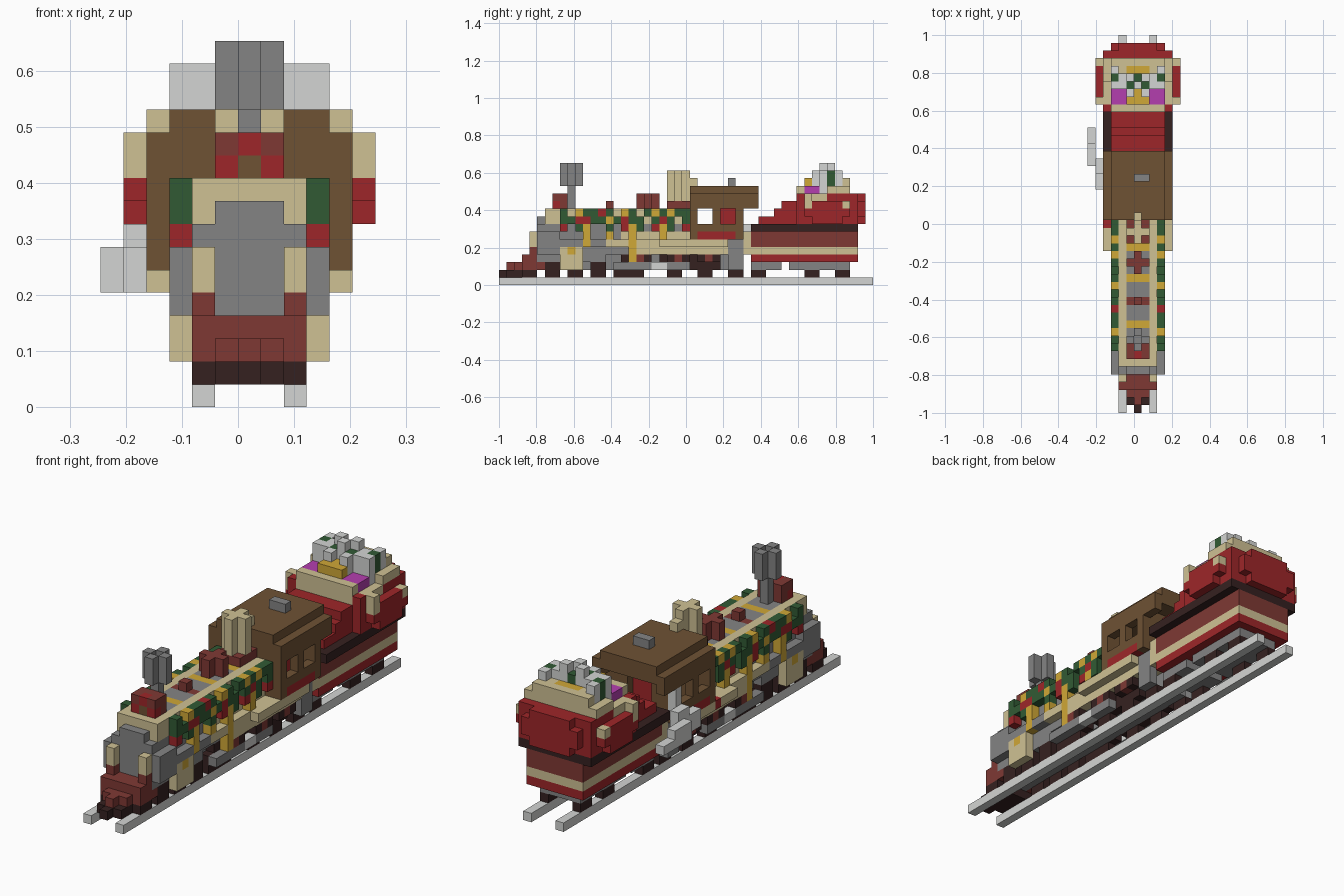
import bpy, bmesh
from mathutils import Vector

if "Cube" in bpy.data.objects:
    bpy.data.objects.remove(bpy.data.objects["Cube"])

UNIT = 2 / 49
COLOURS = {"light_grey": (212, 213, 211), "grey": (132, 132, 132), "cream": (207, 193, 148),
           "dark_brown": (53, 33, 32), "red_brown": (127, 57, 52), "red": (158, 38, 41),
           "brown": (111, 82, 52), "green": (49, 90, 52), "yellow": (208, 168, 55),
           "purple": (180, 62, 175)}
NAMES = list(COLOURS)


def make_material(name, rgb):
    mat = bpy.data.materials.new(name)
    mat.use_nodes = True
    linear = [((c / 255 + 0.055) / 1.055) ** 2.4 for c in rgb] + [1]
    mat.diffuse_color = linear
    mat.node_tree.nodes["Principled BSDF"].inputs["Base Color"].default_value = linear
    return mat


MATERIALS = [make_material(n, c) for n, c in COLOURS.items()]
cells = {}


def fill(part, colour, xs, ys, zs):
    """Fill a block of cells, inclusive ranges; later blocks replace earlier ones."""
    for i in range(xs[0], xs[1] + 1):
        for j in range(ys[0], ys[1] + 1):
            for k in range(zs[0], zs[1] + 1):
                if colour:
                    cells[i, j, k] = part, colour
                else:
                    cells.pop((i, j, k), None)


def both(part, colour, xs, ys, zs):
    """Fill a block and its mirror about the centre column."""
    fill(part, colour, xs, ys, zs)
    fill(part, colour, (-xs[1], -xs[0]), ys, zs)


def wide(part, colour, half, ys, zs):
    fill(part, colour, (-half, half), ys, zs)


def plus(part, colour, j, zs):
    """Upright column with a cross-shaped section."""
    wide(part, colour, 1, (j, j), zs)
    wide(part, colour, 0, (j - 1, j + 1), zs)


# Track
both("rails", "light_grey", (2, 2), (0, 48), (0, 0))

# Stepped cowcatcher
wide("cowcatcher", "dark_brown", 0, (0, 4), (1, 1))
wide("cowcatcher", "dark_brown", 1, (1, 4), (1, 1))
wide("cowcatcher", "dark_brown", 2, (3, 4), (1, 1))
wide("cowcatcher", "red_brown", 0, (1, 5), (2, 2))
wide("cowcatcher", "red_brown", 1, (2, 5), (2, 2))
wide("cowcatcher", "red_brown", 2, (3, 5), (2, 3))
wide("cowcatcher", "red_brown", 1, (4, 5), (3, 3))
both("cowcatcher", "red_brown", (2, 2), (4, 4), (4, 4))
both("front_posts", "cream", (2, 2), (4, 4), (5, 6))

# Frame, wheels and rods
wide("frame", "grey", 1, (5, 31), (2, 3))
wide("frame", "grey", 2, (6, 13), (3, 4))
for j in (6, 9, 12, 15):
    both("front_wheels", "dark_brown", (2, 2), (j, j + 1), (1, 2))
for j in (17, 22, 26):
    both("driving_wheels", "dark_brown", (2, 2), (j - 1, j + 2), (2, 4))
    both("driving_wheels", "dark_brown", (2, 2), (j, j + 1), (1, 1))
    both("driving_wheels", "dark_brown", (3, 3), (j, j + 2), (3, 3))
    both("wheel_hubs", "red_brown", (3, 3), (j + 1, j + 1), (3, 3))
both("side_rods", "grey", (3, 3), (15, 24), (2, 2))
both("side_rods", "light_grey", (3, 3), (20, 21), (2, 2))
both("cylinders", "cream", (3, 3), (8, 10), (2, 4))
both("cylinders", "yellow", (3, 3), (9, 9), (4, 4))

# Boiler with its trim
wide("boiler", "grey", 2, (6, 24), (4, 8))
wide("boiler", "grey", 2, (5, 5), (3, 7))
wide("boiler", "grey", 1, (5, 5), (8, 8))
wide("boiler", "grey", 1, (7, 24), (9, 9))
both("boiler", "grey", (3, 3), (5, 7), (4, 6))
both("boiler", "grey", (3, 3), (8, 13), (5, 5))
both("boiler_trim", "cream", (2, 2), (6, 24), (8, 9))
both("boiler_trim", "cream", (2, 2), (16, 24), (6, 6))
wide("boiler_trim", "cream", 2, (6, 6), (9, 9))
wide("boiler_trim", "cream", 1, (22, 24), (9, 9))
both("running_board", "cream", (3, 3), (14, 29), (5, 5))
both("running_board", "cream", (3, 3), (17, 29), (4, 4))
both("running_board", "cream", (4, 4), (21, 24), (5, 5))
fill("running_board", "red", (-4, -4), (24, 24), (5, 5))
for j in (11, 17, 21):
    wide("boiler_bands", "yellow", 1, (j, j), (9, 9))
    both("boiler_bands", "yellow", (3, 3), (j, j), (5, 7))
both("boiler_bands", "yellow", (3, 3), (14, 14), (6, 7))
both("boiler_bands", "yellow", (3, 3), (17, 17), (3, 4))

# Garland of coloured lights with gaps, sagging between the bands
LETTERS = {"G": "green", "Y": "yellow", "R": "red", "W": "light_grey", "C": "cream", "P": "purple"}
for k, row in ((9, "G YGGRG YG GYGYGG"), (8, "GGRRGGYGRGG GRG G"), (7, "R G   G R G R G R")):
    for j, letter in enumerate(row, 8):
        if letter in LETTERS:
            both("garland", LETTERS[letter], (3, 3), (j, j), (k, k))

# Lamp, chimney and domes along the boiler top
wide("headlamp", "red_brown", 1, (7, 8), (10, 11))
both("headlamp", "red", (1, 1), (7, 7), (10, 10))
wide("headlamp", "red", 0, (7, 7), (11, 11))
wide("headlamp", "brown", 0, (7, 7), (10, 10))
wide("chimney", "grey", 0, (9, 9), (10, 12))
plus("chimney", "grey", 9, (13, 15))
wide("chimney", None, 0, (9, 9), (15, 15))
wide("small_dome", "red_brown", 1, (14, 14), (9, 9))
wide("small_dome", "red_brown", 0, (14, 14), (10, 10))
plus("middle_dome", "red_brown", 19, (10, 11))
wide("rear_dome", "red_brown", 1, (22, 24), (10, 10))
plus("rear_dome", "cream", 23, (11, 14))
wide("rear_dome", "cream", 0, (25, 25), (13, 13))

# Cab: hollow box with windows, rear doorway and overhanging roof
wide("cab_floor", "cream", 3, (25, 32), (4, 5))
both("cab_floor", "cream", (3, 3), (32, 32), (6, 6))
both("cab_floor", "cream", (4, 4), (25, 29), (5, 5))
both("rear_steps", "grey", (3, 3), (30, 31), (2, 5))
wide("cab_walls", "brown", 4, (25, 31), (6, 10))
wide("cab_walls", None, 3, (26, 30), (6, 10))
wide("cab_walls", None, 1, (31, 31), (6, 9))
both("cab_walls", "red", (4, 4), (26, 30), (6, 6))
for j in (26, 29):
    both("cab_walls", None, (4, 4), (j, j + 1), (8, 9))
wide("cab_seat", "red", 1, (29, 30), (6, 9))
both("cab_roof", "brown", (4, 4), (25, 33), (10, 10))
wide("cab_roof", "brown", 4, (25, 33), (11, 11))
wide("cab_roof", "brown", 3, (25, 33), (12, 12))
fill("roof_vent", "grey", (0, 1), (30, 30), (13, 13))

# Pale fitting hanging off one side
fill("side_fitting", "light_grey", (-5, -5), (29, 32), (5, 6))
fill("side_fitting", "light_grey", (-5, -5), (31, 32), (7, 7))
fill("side_fitting", "light_grey", (-6, -6), (32, 36), (5, 5))
fill("side_fitting", "light_grey", (-6, -6), (32, 34), (6, 6))
fill("side_fitting", "light_grey", (-4, -4), (31, 31), (7, 9))

# Tender
for j in (30, 33, 40, 44):
    both("tender_wheels", "dark_brown", (2, 2), (j, j + 1), (1, 1))
for ys in ((33, 36), (38, 45)):
    wide("tender_bogies", "grey", 2, ys, (2, 2))
wide("tender_body", "red", 3, (33, 46), (3, 3))
wide("tender_body", "cream", 3, (33, 46), (4, 4))
wide("tender_body", "red_brown", 3, (33, 46), (5, 6))
wide("tender_ledge", "dark_brown", 4, (33, 46), (7, 7))

# Sack: red steps rising towards the back, bulging at the sides
for k, start, back in ((8, 34, 2), (9, 36, 3), (10, 37, 3), (11, 39, 2)):
    wide("sack", "red", 3, (start, 46), (k, k))
    wide("sack", "red", back, (47, 47), (k, k))
    wide("sack", "red", 4, (39, 46), (k, k))
both("sack", "red", (5, 5), (41, 44), (8, 8))
both("sack", "red", (5, 5), (40, 45), (9, 9))
both("sack", "red", (5, 5), (41, 44), (10, 10))
both("sack_rim", "cream", (5, 5), (40, 40), (10, 11))
both("sack_rim", "cream", (5, 5), (45, 45), (10, 10))
both("sack_rim", "cream", (4, 4), (40, 42), (11, 11))
both("sack_rim", "cream", (4, 4), (43, 45), (12, 12))
wide("sack_rim", "cream", 3, (39, 39), (11, 12))
wide("sack_rim", "cream", 3, (45, 45), (12, 13))

# Presents heaped in the sack, one letter per stack
TOPS = {"P": 12, "C": 13, "Y": 13, "G": 14, "W": 14}
for j, row in enumerate(("PPYYYPP", "PPWYWPP", "WWGWGWW", "GWYGYWG", "WCYYYCW"), 40):
    for i, letter in enumerate(row, -3):
        fill("presents", LETTERS[letter], (i, i), (j, j), (12, TOPS[letter]))
wide("presents", "light_grey", 0, (42, 42), (15, 15))
both("presents", "light_grey", (1, 1), (43, 43), (13, 15))


# Turn the exposed cell sides of each part into a mesh object
def build(part):
    bm, verts = bmesh.new(), {}
    for cell, (owner, colour) in cells.items():
        if owner != part:
            continue
        for axis in range(3):
            for side in (0, 1):
                near = list(cell)
                near[axis] += side * 2 - 1
                if tuple(near) in cells:
                    continue
                ring = []
                for a, b in ((0, 0), (1, 0), (1, 1), (0, 1)):
                    p = list(cell)
                    p[axis] += side
                    p[(axis + 1) % 3] += a
                    p[(axis + 2) % 3] += b
                    p = tuple(p)
                    if p not in verts:
                        verts[p] = bm.verts.new(Vector(p) * UNIT - Vector((0, 1, 0)))
                    ring.append(verts[p])
                face = bm.faces.new(ring if side else ring[::-1])
                face.material_index = NAMES.index(colour)
    mesh = bpy.data.meshes.new(part)
    bm.to_mesh(mesh)
    bm.free()
    for mat in MATERIALS:
        mesh.materials.append(mat)
    bpy.context.collection.objects.link(bpy.data.objects.new(part, mesh))


for part in sorted({owner for owner, _ in cells.values()}):
    build(part)
